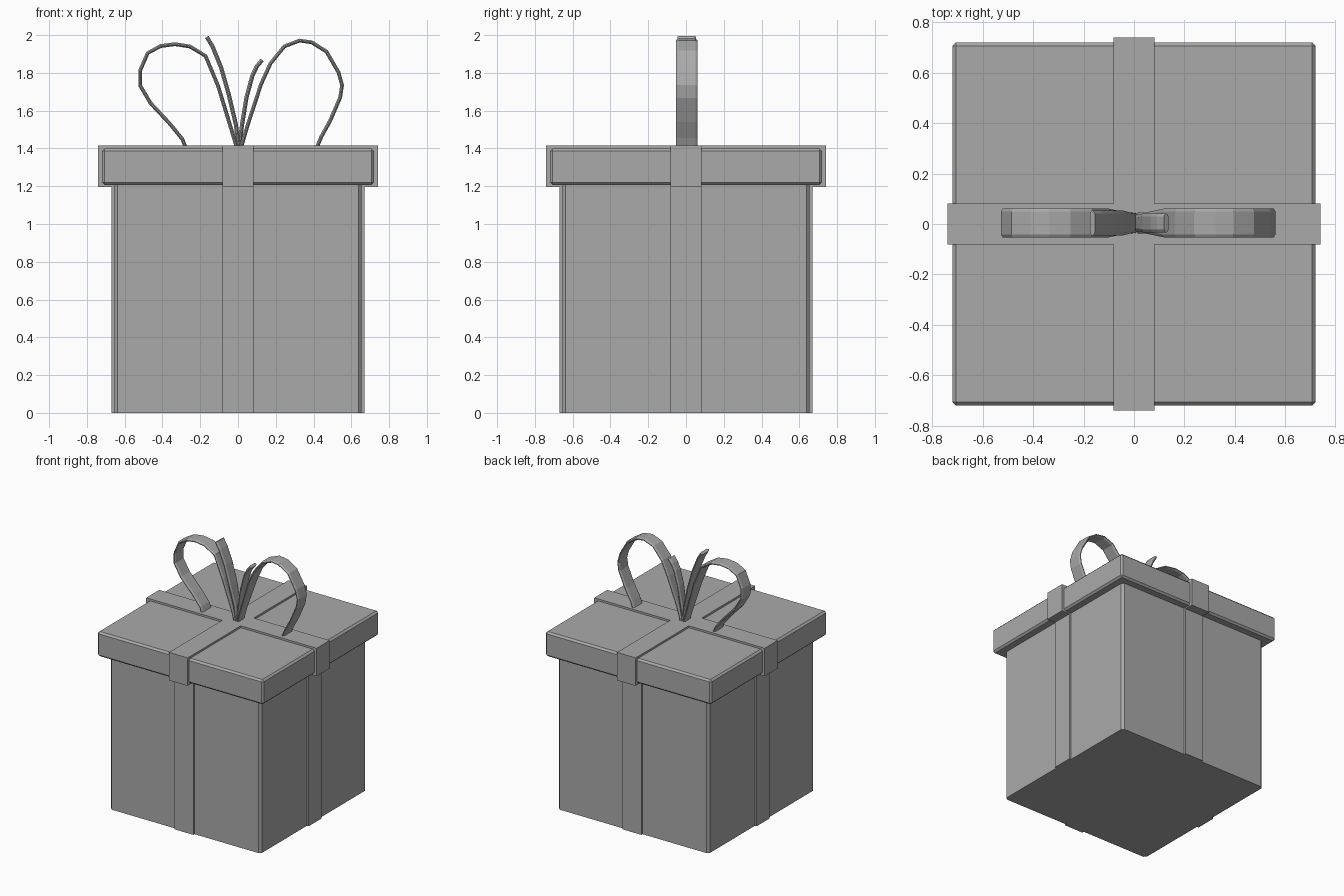
import bpy, bmesh
from mathutils import Vector

cube = bpy.data.objects.get("Cube")
if cube:
    bpy.data.objects.remove(cube, do_unlink=True)

GREY = (0.4, 0.4, 0.4, 1)
mat = bpy.data.materials.new("plain_grey")
mat.use_nodes = True
mat.diffuse_color = GREY
mat.node_tree.nodes["Principled BSDF"].inputs["Base Color"].default_value = GREY


def finish(bm, name):
    bmesh.ops.recalc_face_normals(bm, faces=bm.faces)
    mesh = bpy.data.meshes.new(name)
    bm.to_mesh(mesh)
    bm.free()
    mesh.materials.append(mat)
    obj = bpy.data.objects.new(name, mesh)
    bpy.context.collection.objects.link(obj)
    return obj


def box(name, lo, hi, bevel=0, vertical_only=False):
    bm = bmesh.new()
    bmesh.ops.create_cube(bm, size=1)
    for v in bm.verts:
        v.co = [lo[i] if v.co[i] < 0 else hi[i] for i in range(3)]
    if bevel:
        edges = [e for e in bm.edges if not vertical_only
                 or abs(e.verts[0].co.z - e.verts[1].co.z) > 0.1]
        bmesh.ops.bevel(bm, geom=edges, offset=bevel, segments=1, affect='EDGES')
    return finish(bm, name)


def cross_prism(name, half_width, reach, z0, z1):
    w, r = half_width, reach
    outline = [(w, w), (w, r), (-w, r), (-w, w), (-r, w), (-r, -w),
               (-w, -w), (-w, -r), (w, -r), (w, -w), (r, -w), (r, w)]
    bm = bmesh.new()
    face = bm.faces.new([bm.verts.new((x, y, z0)) for x, y in outline])
    ext = bmesh.ops.extrude_face_region(bm, geom=[face])
    tops = [g for g in ext["geom"] if isinstance(g, bmesh.types.BMVert)]
    bmesh.ops.translate(bm, verts=tops, vec=(0, 0, z1 - z0))
    return finish(bm, name)


def strap(name, path, half_width, root_width, thick, root_ends):
    """Chamfered band swept along a path in the x-z plane."""
    pts = [Vector((x, 0, z)) for x, z in path]
    bm = bmesh.new()
    rings = []
    for i, p in enumerate(pts):
        t = (pts[min(i + 1, len(pts) - 1)] - pts[max(i - 1, 0)]).normalized()
        n = Vector((-t.z, 0, t.x))
        w = root_width if i in root_ends else half_width
        c, h = 0.012, thick / 2
        section = [(-w, -h * 0.3), (-w + c, -h), (w - c, -h), (w, -h * 0.3),
                   (w, h * 0.3), (w - c, h), (-w + c, h), (-w, h * 0.3)]
        rings.append([bm.verts.new(p + n * d + Vector((0, y + 0.004, 0)))
                      for y, d in section])
    for a, b in zip(rings, rings[1:]):
        for k in range(len(a)):
            m = (k + 1) % len(a)
            bm.faces.new((a[k], a[m], b[m], b[k]))
    bm.faces.new(rings[0])
    bm.faces.new(rings[-1])
    return finish(bm, name)


# Box and lid
box("box_body", (-0.655, -0.655, 0), (0.655, 0.655, 1.25), 0.018, True)
box("lid", (-0.72, -0.72, 1.206), (0.72, 0.72, 1.4), 0.014)

# Ribbon bands on the body walls and around the lid
W = 0.081
for s, side in ((-1, "front"), (1, "back")):
    a, b = sorted((s * 0.64, s * 0.67))
    box(side + "_ribbon", (-W, a, 0), (W, b, 1.21))
for s, side in ((-1, "right"), (1, "left")):
    a, b = sorted((s * 0.64, s * 0.67))
    box(side + "_ribbon", (a, -W, 0), (b, W, 1.21))
cross_prism("lid_ribbon", W, 0.74, 1.196, 1.415)

# Bow loops
strap("right_bow_loop",
      [(-0.005, 1.4), (-0.035, 1.5), (-0.105, 1.73), (-0.172, 1.89), (-0.255, 1.94),
       (-0.335, 1.952), (-0.41, 1.942), (-0.478, 1.905), (-0.518, 1.813),
       (-0.518, 1.733), (-0.463, 1.64), (-0.36, 1.53), (-0.295, 1.45), (-0.275, 1.4)],
      0.057, 0.042, 0.02, (0, 1))
strap("left_bow_loop",
      [(0.015, 1.4), (0.05, 1.52), (0.122, 1.74), (0.172, 1.85), (0.245, 1.94),
       (0.325, 1.971), (0.39, 1.962), (0.468, 1.913), (0.532, 1.803), (0.551, 1.735),
       (0.541, 1.67), (0.487, 1.545), (0.44, 1.46), (0.415, 1.4)],
      0.057, 0.042, 0.02, (0, 1))

# Bow tails
strap("right_bow_tail",
      [(0.005, 1.4), (-0.012, 1.53), (-0.05, 1.69), (-0.09, 1.83),
       (-0.135, 1.94), (-0.165, 1.99)],
      0.05, 0.04, 0.022, (0, 1))
strap("left_bow_tail",
      [(0.005, 1.4), (0.022, 1.53), (0.045, 1.67), (0.076, 1.785),
       (0.1, 1.835), (0.128, 1.868)],
      0.038, 0.034, 0.022, (0, 1))
